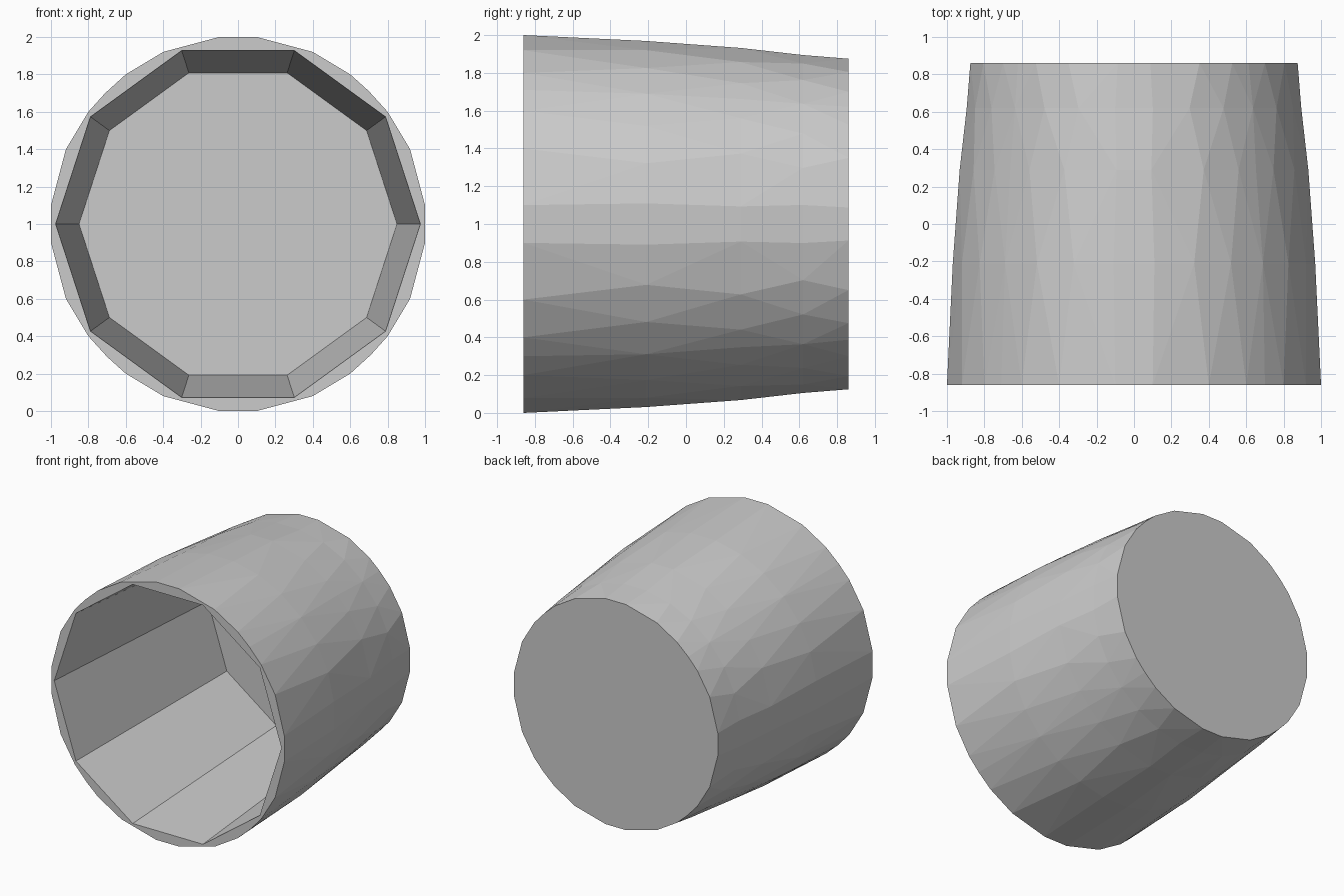
import bpy, bmesh
from math import sin, cos, tau, hypot

if "Cube" in bpy.data.objects:
    bpy.data.objects.remove(bpy.data.objects["Cube"])

# One quarter of the faceted outer outline, turned four times
QUARTER = [(1, .1), (.92, .4), (.8, .6), (.7, .71), (.6, .8), (.4, .92), (.1, 1)]
outline = []
for k in range(4):
    c, s = [(1, 0), (0, 1), (-1, 0), (0, -1)][k]
    outline += [(x * c - z * s, x * s + z * c) for x, z in QUARTER]
N = len(outline)


def regular(n, start=0.0):
    return [(cos(start + tau * i / n), sin(start + tau * i / n)) for i in range(n)]


bm = bmesh.new()


def ring(points, r, y):
    return [bm.verts.new((x * r, y, 1 + z * r)) for x, z in points]


def bridge(a, b, flip=False):
    n = len(a)
    faces = []
    for i in range(n):
        j = (i + 1) % n
        quad = [a[i], b[i], b[j], a[j]]
        faces.append(bm.faces.new(quad[::-1] if flip else quad))
    return faces


# Outer wall: slightly bulging taper with uneven facets
stations = [(-.86, 1.0), (-.21, .975), (.29, .932), (.62, .9), (.86, .875)]
even = regular(N, tau / N / 2)
rings = [ring(even if i % 2 else outline, r, y) for i, (y, r) in enumerate(stations)]
wall = []
for a, b in zip(rings, rings[1:]):
    wall += bridge(a, b)
bmesh.ops.triangulate(bm, faces=wall)

# Closed back
bm.faces.new(rings[-1][::-1])

# Ten-sided inner wall and floor
mouth = ring(regular(10), .975, -.86)
floor = ring(regular(10), .85, .845)
bridge(mouth, floor, flip=True)
bm.faces.new(floor)

# Flat rim between the outer outline and the mouth: walk round both by angle
i = j = 0
start = tau / 63
while i < N or j < 10:
    o, m = rings[0][i % N], mouth[j % 10]
    if j >= 10 or (i < N and (i + .5) / N <= (j + .5) / 10):
        i += 1
        bm.faces.new((o, rings[0][i % N], m))
    else:
        j += 1
        bm.faces.new((o, mouth[j % 10], m))

bmesh.ops.recalc_face_normals(bm, faces=bm.faces)
mesh = bpy.data.meshes.new("tapered_cup")
bm.to_mesh(mesh)
bm.free()
cup = bpy.data.objects.new("tapered_cup", mesh)
bpy.context.collection.objects.link(cup)
